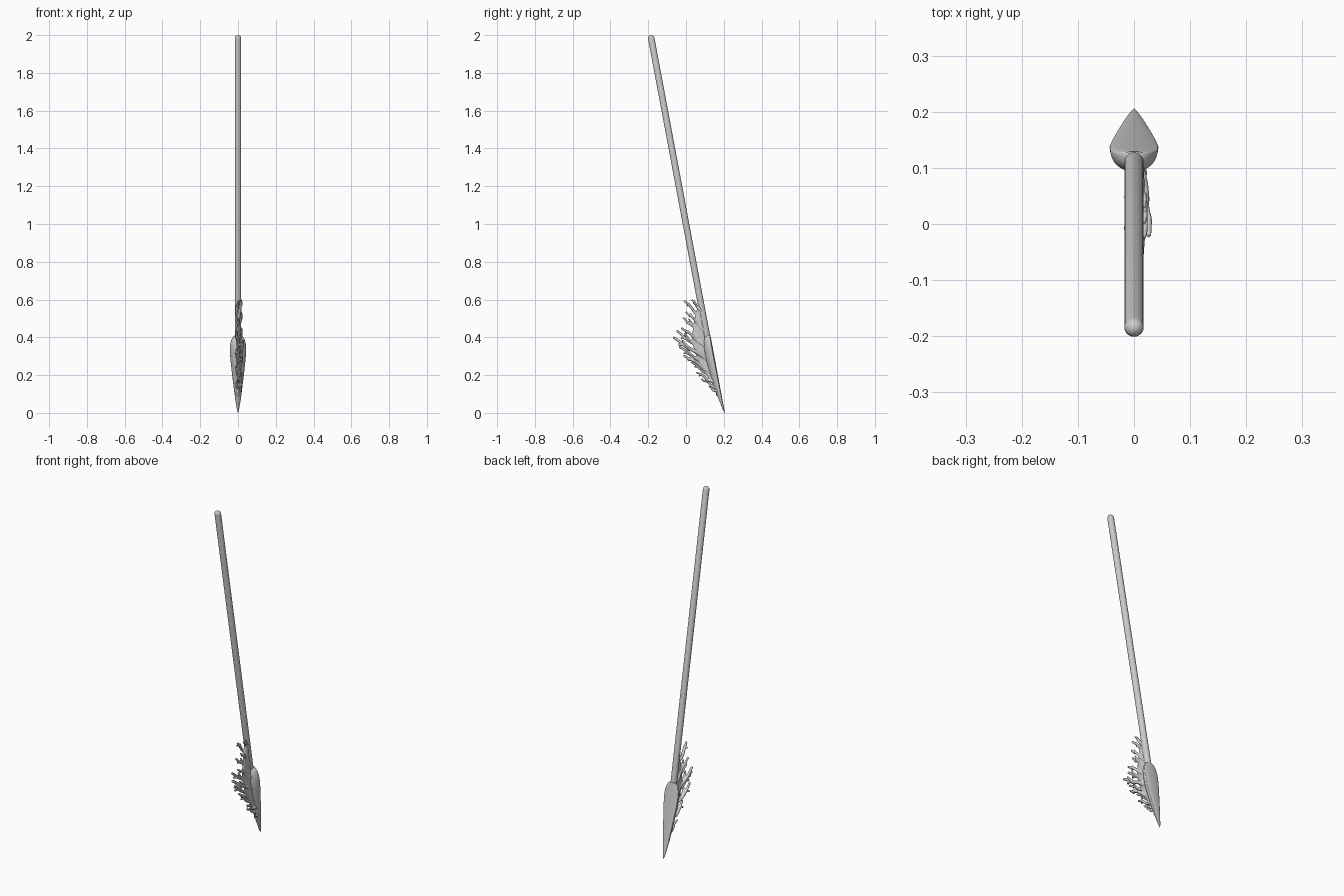
import bpy, bmesh, math, random
from mathutils import Vector

if "Cube" in bpy.data.objects:
    bpy.data.objects.remove(bpy.data.objects["Cube"])

random.seed(4)
R = 0.0172
SLOPE = -0.187


def axis_y(z):
    return 0.187 + SLOPE * z


def loft(name, rings, angle=40):
    """Skin a list of closed rings and cap both ends."""
    bm = bmesh.new()
    vs = [[bm.verts.new(p) for p in ring] for ring in rings]
    n = len(vs[0])
    for a, b in zip(vs, vs[1:]):
        for i in range(n):
            j = (i + 1) % n
            bm.faces.new((a[i], a[j], b[j], b[i]))
    bm.faces.new(vs[0][::-1])
    bm.faces.new(vs[-1])
    bmesh.ops.recalc_face_normals(bm, faces=bm.faces)
    me = bpy.data.meshes.new(name)
    bm.to_mesh(me)
    bm.free()
    ob = bpy.data.objects.new(name, me)
    bpy.context.collection.objects.link(ob)
    bpy.ops.object.select_all(action='DESELECT')
    ob.select_set(True)
    bpy.context.view_layer.objects.active = ob
    bpy.ops.object.shade_smooth_by_angle(angle=math.radians(angle))
    return ob


def tube(name, points, radii, sides=12):
    """Tapering tube along a path in the fin's plane."""
    pts = [Vector(p) for p in points]
    rings = []
    for i, p in enumerate(pts):
        d = (pts[min(i + 1, len(pts) - 1)] - pts[max(i - 1, 0)]).normalized()
        u = Vector((1, 0, 0))
        u = (u - d * u.dot(d)).normalized()
        v = d.cross(u)
        rings.append([p + (u * math.cos(t) + v * math.sin(t)) * radii[i]
                      for t in (2 * math.pi * k / sides for k in range(sides))])
    return loft(name, rings, 60)


# Shaft with domed top
top, bottom = Vector((0, -0.184, 1.983)), Vector((0, axis_y(0.17), 0.17))
up = (top - bottom).normalized()
path, rad = [bottom, bottom + up * 0.15], [R * 0.4, R]
for a in (0, 25, 50, 70, 85):
    path.append(top + up * R * math.sin(math.radians(a)))
    rad.append(R * math.cos(math.radians(a)))
tube("shaft", path, rad, 32)

# Blade: z, half width, depth in front of and behind its widest line
stations = [(0.0, 0.001, 0.001, 0.002), (0.02, 0.006, 0.003, 0.006), (0.06, 0.013, 0.004, 0.013),
            (0.12, 0.021, 0.005, 0.025), (0.20, 0.031, 0.006, 0.036), (0.28, 0.040, 0.007, 0.042),
            (0.33, 0.0435, 0.007, 0.042), (0.365, 0.042, 0.007, 0.038), (0.39, 0.034, 0.006, 0.032),
            (0.405, 0.025, 0.005, 0.025), (0.412, 0.014, 0.003, 0.018)]
rings = []
for z, w, f, b in stations:
    wide = axis_y(z) + R + 0.002 - f
    ring = []
    for k in range(32):
        t = 2 * math.pi * k / 32
        s = math.sin(t)
        ring.append((w * math.cos(t), wide + (f if s > 0 else b) * s, z))
    rings.append(ring)
loft("blade", rings, 60)

# Thin web joining the branches to the shaft
parts = []
edge = [(0.165, 0.12), (0.12, 0.18), (0.075, 0.25), (0.045, 0.32), (0.03, 0.38),
        (0.035, 0.44), (0.045, 0.50), (0.06, 0.56), (0.075, 0.60)]
rings = []
for y, z in edge:
    back, front = y, max(axis_y(z), y + 0.008)
    mid, half = (back + front) / 2, (front - back) / 2
    rings.append([(0.004 + 0.009 * math.cos(t), mid + half * math.sin(t), z)
                  for t in (2 * math.pi * k / 16 for k in range(16))])
parts.append(loft("web", rings))

# Coral-like branches: root height on shaft, tip y, tip z, thickness
branches = [(0.09, 0.158, 0.115, .007), (0.11, 0.12, 0.14, .008), (0.13, 0.08, 0.18, .009),
            (0.155, 0.055, 0.215, .009), (0.18, 0.028, 0.27, .010), (0.205, -0.012, 0.305, .011),
            (0.235, -0.035, 0.35, .011), (0.265, -0.068, 0.40, .012), (0.30, -0.05, 0.435, .011),
            (0.34, -0.025, 0.45, .010), (0.385, -0.015, 0.505, .010), (0.43, 0.0, 0.535, .009),
            (0.485, -0.01, 0.595, .010), (0.53, 0.03, 0.60, .009)]
for i, (z0, y1, z1, r) in enumerate(branches):
    a, b = Vector((0.002, axis_y(z0), z0)), Vector((0, y1, z1))
    side = 0.013 if i % 2 else -0.007
    ph = random.uniform(0, 6.28)
    pts, rad = [], []
    for k in range(13):
        t = k / 12
        p = a.lerp(b, t)
        p.z += 0.006 * math.sin(t * 9 + ph) * math.sin(math.pi * t)
        p.x += side * math.sin(t * 2.4) + 0.004 * math.sin(t * 7 + ph) + 0.004 * t
        pts.append(p)
        rad.append(r * (1 - 0.42 * t))
    parts.append(tube("branch", pts, rad, 10))
    # Forked twigs
    if i > 2:
        for k, sgn in ((6, 1), (8, -1)):
            s = pts[k]
            d = (b - a) * (0.27 if sgn > 0 else 0.2)
            e = s + d + Vector((0.008 * sgn, 0, 0.016 * sgn))
            e.z = min(e.z, 0.598)
            m = s.lerp(e, 0.5) + Vector((0.004, 0, -0.005 * sgn))
            parts.append(tube("twig", [s, m, e], [r * .65, r * .58, r * .45], 10))

# Fuse the fin into one organic surface
bpy.ops.object.select_all(action='DESELECT')
for p in parts:
    p.select_set(True)
bpy.context.view_layer.objects.active = parts[0]
bpy.ops.object.join()
fin = bpy.context.object
fin.name = "branching_fin"
rm = fin.modifiers.new("fuse", 'REMESH')
rm.mode = 'VOXEL'
rm.voxel_size = 0.003
rm.use_smooth_shade = True
sm = fin.modifiers.new("soften", 'SMOOTH')
sm.factor = 0.5
sm.iterations = 3
